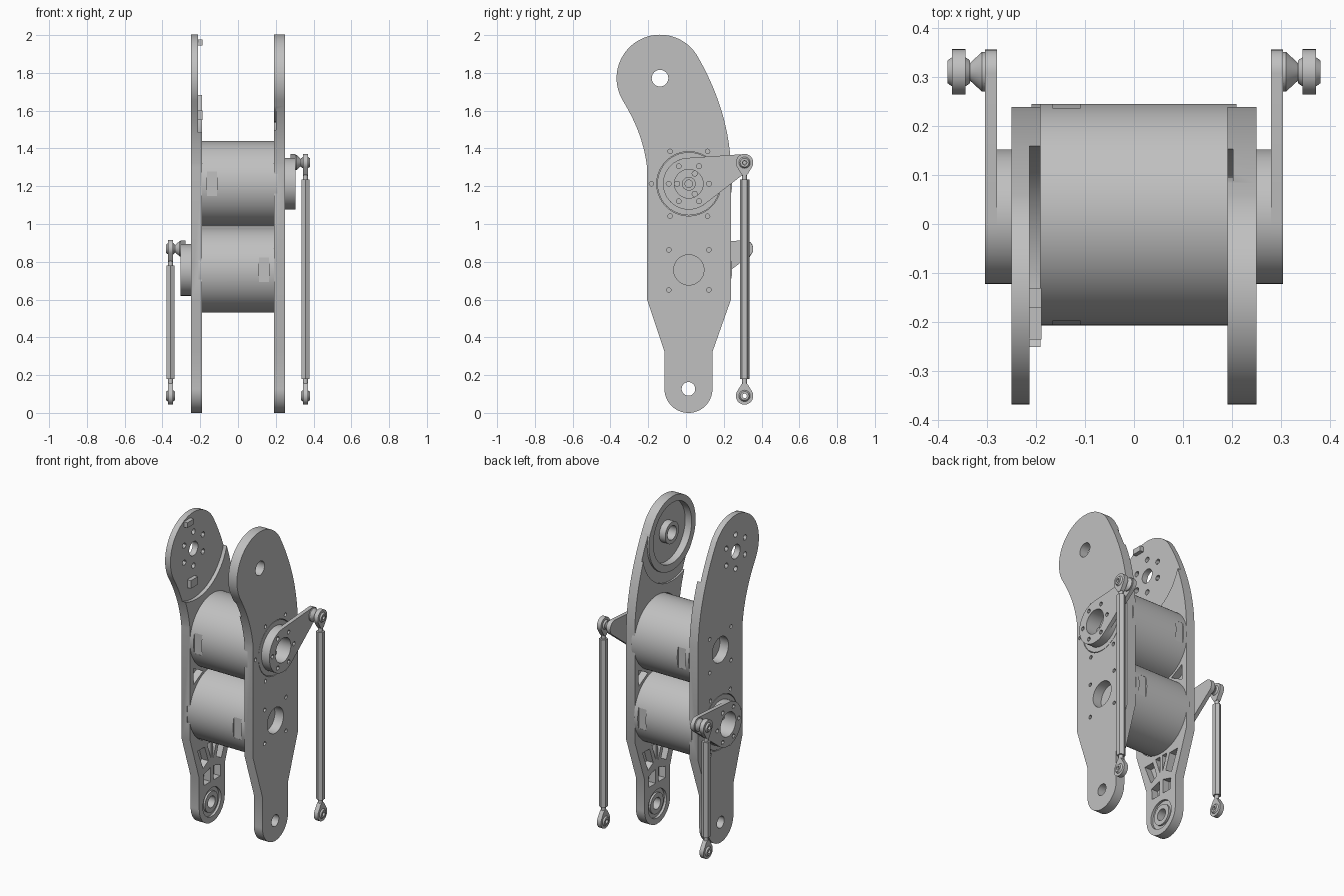
import bpy, bmesh
from math import sin, cos, pi, atan2, acos, hypot, radians

if "Cube" in bpy.data.objects:
    bpy.data.objects.remove(bpy.data.objects["Cube"])

GREY = (0.53, 0.53, 0.53, 1)
mat = bpy.data.materials.new("machined grey")
mat.use_nodes = True
mat.diffuse_color = GREY
mat.node_tree.nodes["Principled BSDF"].inputs["Base Color"].default_value = GREY

# Key centres as (y, z)
HIP, FOOT = (-0.1375, 1.772), (0.013, 0.127)
MOTOR_Y, UPPER_Z, LOWER_Z = 0.015, 1.213, 0.757
ROD_X, ROD_Y, TIP_RISE = 0.357, 0.31, 0.112


def arc(c, r, a0, a1, n=32):
    return [(c[0] + r * cos(a0 + (a1 - a0) * i / n), c[1] + r * sin(a0 + (a1 - a0) * i / n))
            for i in range(n + 1)]


def circle(c, r, n=48):
    return arc(c, r, 0, 2 * pi, n)[:-1]


def bezier(a, b, c, n=14):
    return [tuple((1 - t) ** 2 * p + 2 * t * (1 - t) * q + t * t * r for p, q, r in zip(a, b, c))
            for t in (i / n for i in range(1, n))]


def link_outline(c1, r1, c2, r2):
    """Two circles joined by tangent lines."""
    dy, dz = c2[0] - c1[0], c2[1] - c1[1]
    phi, a = atan2(dz, dy), acos((r1 - r2) / hypot(dy, dz))
    return arc(c1, r1, phi + a, phi + 2 * pi - a, 40) + arc(c2, r2, phi - a, phi + a, 20)


def rect(y0, y1, z0, z1):
    return [(y0, z0), (y1, z0), (y1, z1), (y0, z1)]


def ring_of(c, r, n, hole, start=0.0):
    """Outlines of n small holes on a pitch circle."""
    return [circle((c[0] + r * cos(start + 2 * pi * i / n), c[1] + r * sin(start + 2 * pi * i / n)), hole, 12)
            for i in range(n)]


def finish(name, bm):
    bmesh.ops.recalc_face_normals(bm, faces=bm.faces)
    me = bpy.data.meshes.new(name)
    bm.to_mesh(me)
    bm.free()
    me.materials.append(mat)
    ob = bpy.data.objects.new(name, me)
    bpy.context.collection.objects.link(ob)
    smooth(me)
    return ob


def smooth(me):
    me.shade_smooth()
    me.set_sharp_from_angle(angle=radians(30))


def prism(name, outline, x0, x1):
    bm = bmesh.new()
    face = bm.faces.new([bm.verts.new((x0, y, z)) for y, z in outline])
    out = bmesh.ops.extrude_face_region(bm, geom=[face])["geom"]
    bmesh.ops.translate(bm, vec=(x1 - x0, 0, 0), verts=[v for v in out if isinstance(v, bmesh.types.BMVert)])
    return finish(name, bm)


def lathe(name, c, profile, s=1, n=40):
    """Closed (x, radius) profile turned round an x-wise axis."""
    bm = bmesh.new()
    rings = [[bm.verts.new((s * x, y, z)) for y, z in circle(c, r, n)] for x, r in profile]
    for a, b in zip(rings, rings[1:] + rings[:1]):
        for i in range(n):
            j = (i + 1) % n
            bm.faces.new((a[i], a[j], b[j], b[i]))
    return finish(name, bm)


def tube(name, c, ro, ri, x0, x1, s=1):
    return lathe(name, c, [(x0, ri), (x0, ro), (x1, ro), (x1, ri)], s)


def cut(ob, cutters):
    for c in cutters:
        m = ob.modifiers.new("cut", 'BOOLEAN')
        m.operation, m.solver, m.object = 'DIFFERENCE', 'EXACT', c
    dg = bpy.context.evaluated_depsgraph_get()
    dg.update()
    me = bpy.data.meshes.new_from_object(ob.evaluated_get(dg))
    ob.modifiers.clear()
    ob.data = me
    smooth(me)
    for c in cutters:
        bpy.data.objects.remove(c)


# Side plate silhouette
plate = arc(FOOT, 0.127, pi, 2 * pi)
plate += [(0.14, 0.323), (0.238, 0.6), (0.238, 1.3)]
plate += bezier((0.238, 1.3), (0.228, 1.6), (0.06, 1.89))
plate += arc(HIP, 0.23, radians(31), radians(212), 48)
plate += bezier((-0.333, 1.65), (-0.227, 1.48), (-0.206, 1.3))
plate += [(-0.206, 1.3), (-0.206, 0.6), (-0.114, 0.323)]

# Lightening pockets, one side, offset from the plate's centre line
POCKETS = [
    [(0.015, 0.26), (0.08, 0.26), (0.085, 0.33), (0.015, 0.35)],
    [(0.09, 0.37), (0.145, 0.5), (0.075, 0.5), (0.04, 0.4)],
    [(0.01, 0.4), (0.05, 0.51), (0.01, 0.51)],
    [(0.09, 0.985), (0.185, 0.935), (0.185, 1.035)],
]


def side_plate(name, s, crank_z, plain_z):
    ob = prism(name, plate, s * 0.19, s * 0.25)
    axis, plain = (MOTOR_Y, crank_z), (MOTOR_Y, plain_z)
    through = [circle(FOOT, 0.036, 32), circle(HIP, 0.044, 32), circle(axis, 0.17, 64), circle(plain, 0.08)]
    through += ring_of(axis, 0.198, 6, 0.012)
    through += ring_of(plain, 0.15, 4, 0.012, pi / 4)
    if s < 0:
        through += ring_of(HIP, 0.107, 6, 0.017, pi / 6)
    cutters = [prism("cutter", o, s * 0.1, s * 0.3) for o in through]
    for side in (-1, 1):
        for p in POCKETS:
            cutters.append(prism("cutter", [(MOTOR_Y + side * y, z) for y, z in p], s * 0.17, s * 0.235))
    # Seat for the motor rim, foot bearing recess
    cutters.append(prism("cutter", circle(axis, 0.227, 72), s * 0.17, s * 0.21))
    cutters.append(prism("cutter", circle(FOOT, 0.09), s * 0.17, s * 0.205))
    # Hip joint: a deep cup on one side, a thinned flange on the other
    if s > 0:
        cutters.append(prism("cutter", circle(HIP, 0.19, 64), 0.17, 0.235))
        cutters.append(tube("cutter", HIP, 0.3, 0.235, 0.17, 0.202))
    else:
        cutters.append(prism("cutter", circle(HIP, 0.31, 72), -0.17, -0.213))
    cut(ob, cutters)
    tube(name + "_foot_bearing", FOOT, 0.065, 0.036, 0.193, 0.21, s)


side_plate("left_plate", 1, UPPER_Z, LOWER_Z)
side_plate("right_plate", -1, LOWER_Z, UPPER_Z)
tube("hip_boss", HIP, 0.068, 0.044, 0.193, 0.24)
prism("upper_stop", rect(-0.235, -0.17, 1.945, 1.978), -0.22, -0.188)
prism("lower_stop", rect(-0.2, -0.13, 1.55, 1.6), -0.22, -0.188)


def rod_end(name, s, z, way):
    """Eye with spherical bush; way is +1 when its shank points up."""
    c = (ROD_Y, z)
    eye = prism(name, link_outline(c, 0.046, (ROD_Y, z + way * 0.05), 0.02), s * 0.343, s * 0.371)
    cut(eye, [prism("cutter", circle(c, 0.03, 32), s * 0.3, s * 0.4)])
    lathe(name + "_bush", c, [(0.334, 0.012), (0.334, 0.023), (0.345, 0.031), (0.369, 0.031),
                              (0.38, 0.023), (0.38, 0.012)], s, 32)
    bar(name + "_shank", s, z + way * 0.05, z + way * 0.1, 0.013, 20)


def bar(name, s, z0, z1, r, sides):
    bm = bmesh.new()
    bmesh.ops.create_cone(bm, cap_ends=True, segments=sides, radius1=r, radius2=r, depth=abs(z1 - z0))
    bmesh.ops.translate(bm, vec=(s * ROD_X, ROD_Y, (z0 + z1) / 2), verts=bm.verts)
    finish(name, bm)


def drive(name, s, z):
    """Motor, crank and push rod; s is the output side."""
    c, tip = (MOTOR_Y, z), (ROD_Y, z + TIP_RISE)
    motor = prism(name + "_motor", circle((0.019, z), 0.2255, 96), -s * 0.19, s * 0.209)
    cut(motor, [prism("cutter", rect(y0, y1, z - 0.065, z + 0.065), -s * 0.165, -s * 0.11)
                for y0, y1 in ((-0.3, -0.196), (0.234, 0.3))])
    # Output flange and hub
    tube(name + "_output_flange", c, 0.167, 0.078, 0.205, 0.249, s)
    tube(name + "_output_hub", c, 0.036, 0.02, 0.205, 0.228, s)
    for i in range(3):
        prism(name + "_hub_lug", circle((MOTOR_Y + 0.062 * cos(2 * pi * i / 3 + pi / 3),
                                         z + 0.062 * sin(2 * pi * i / 3 + pi / 3)), 0.016, 16), s * 0.205, s * 0.225)
    # Crank disc with its arm
    holes = [circle(c, 0.076)] + ring_of(c, 0.107, 6, 0.013)
    for part, outline, x0, x1 in (("_crank_disc", circle(c, 0.137, 64), 0.247, 0.28),
                                  ("_crank_arm", link_outline(c, 0.137, tip, 0.045), 0.279, 0.304)):
        ob = prism(name + part, outline, s * x0, s * x1)
        cut(ob, [prism("cutter", h, s * 0.2, s * 0.35) for h in holes])
    lathe(name + "_crank_spacer", tip, [(0.303, 0.008), (0.303, 0.04), (0.31, 0.04), (0.334, 0.018), (0.334, 0.008)], s)
    # Push rod
    rod_end(name + "_top_rod_end", s, tip[1], -1)
    rod_end(name + "_bottom_rod_end", s, 0.09, 1)
    bar(name + "_push_rod", s, 0.18, tip[1] - 0.09, 0.025, 6)


drive("upper", 1, UPPER_Z)
drive("lower", -1, LOWER_Z)
